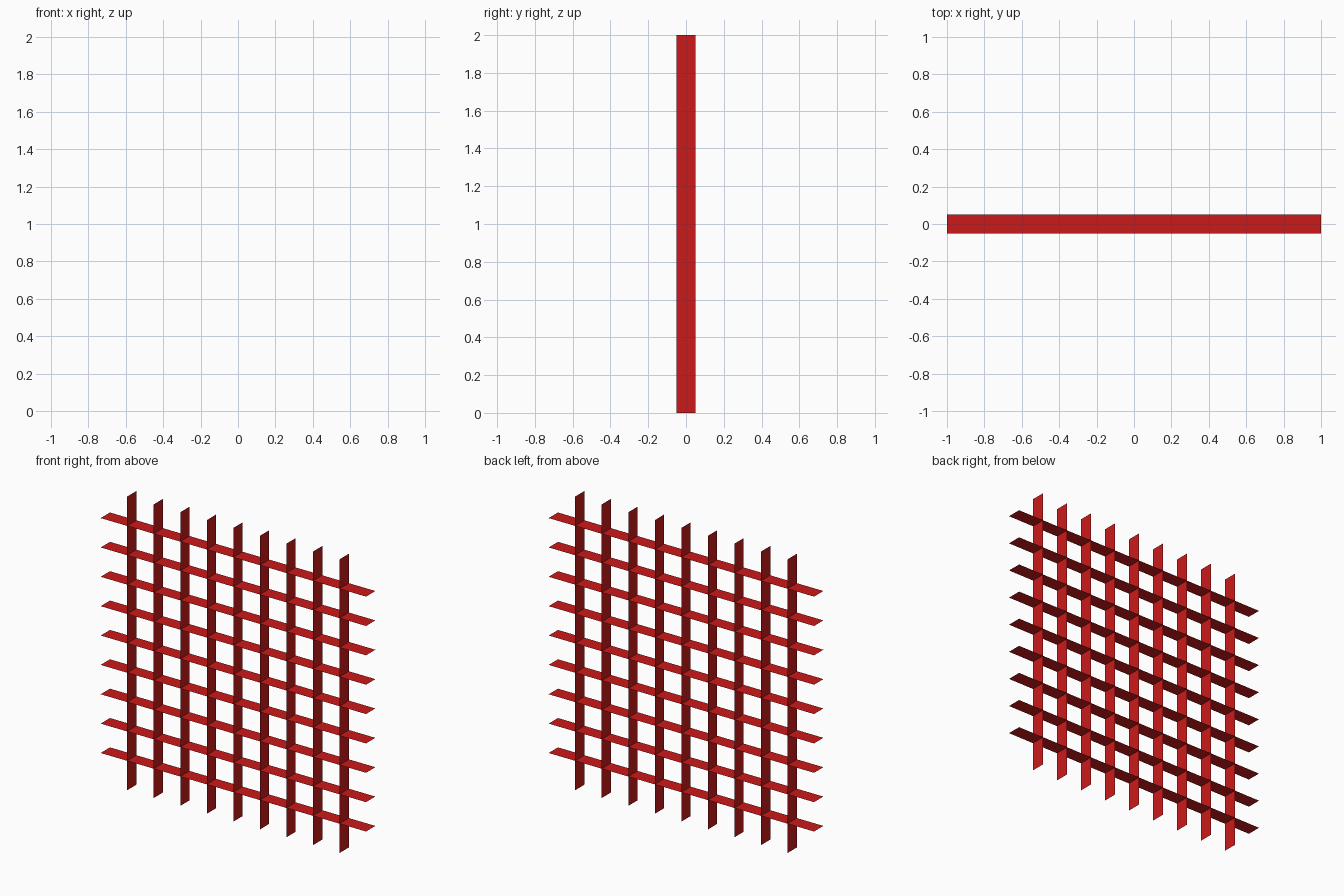
import bpy

if "Cube" in bpy.data.objects:
    bpy.data.objects.remove(bpy.data.objects["Cube"])

COUNT, SPACING = 9, 0.2
LENGTH, DEPTH = 2.0, 0.1

red = bpy.data.materials.new("red")
red.diffuse_color = (0.6, 0.01, 0.01, 1.0)
red.use_nodes = True
red.node_tree.nodes["Principled BSDF"].inputs["Base Color"].default_value = red.diffuse_color


def strip(name, corners):
    """One flat, zero-thickness slat."""
    mesh = bpy.data.meshes.new(name)
    mesh.from_pydata(corners, [], [(0, 1, 2, 3)])
    mesh.materials.append(red)
    obj = bpy.data.objects.new(name, mesh)
    bpy.context.collection.objects.link(obj)


h, d = LENGTH / 2, DEPTH / 2
for i in range(COUNT):
    offset = (i - (COUNT - 1) / 2) * SPACING
    # Upright slat, edge-on to the front
    strip(f"vertical_slat_{i + 1}",
          [(offset, -d, 0), (offset, d, 0), (offset, d, LENGTH), (offset, -d, LENGTH)])
    # Level slat crossing the uprights
    z = h + offset
    strip(f"horizontal_slat_{i + 1}",
          [(-h, -d, z), (h, -d, z), (h, d, z), (-h, d, z)])
